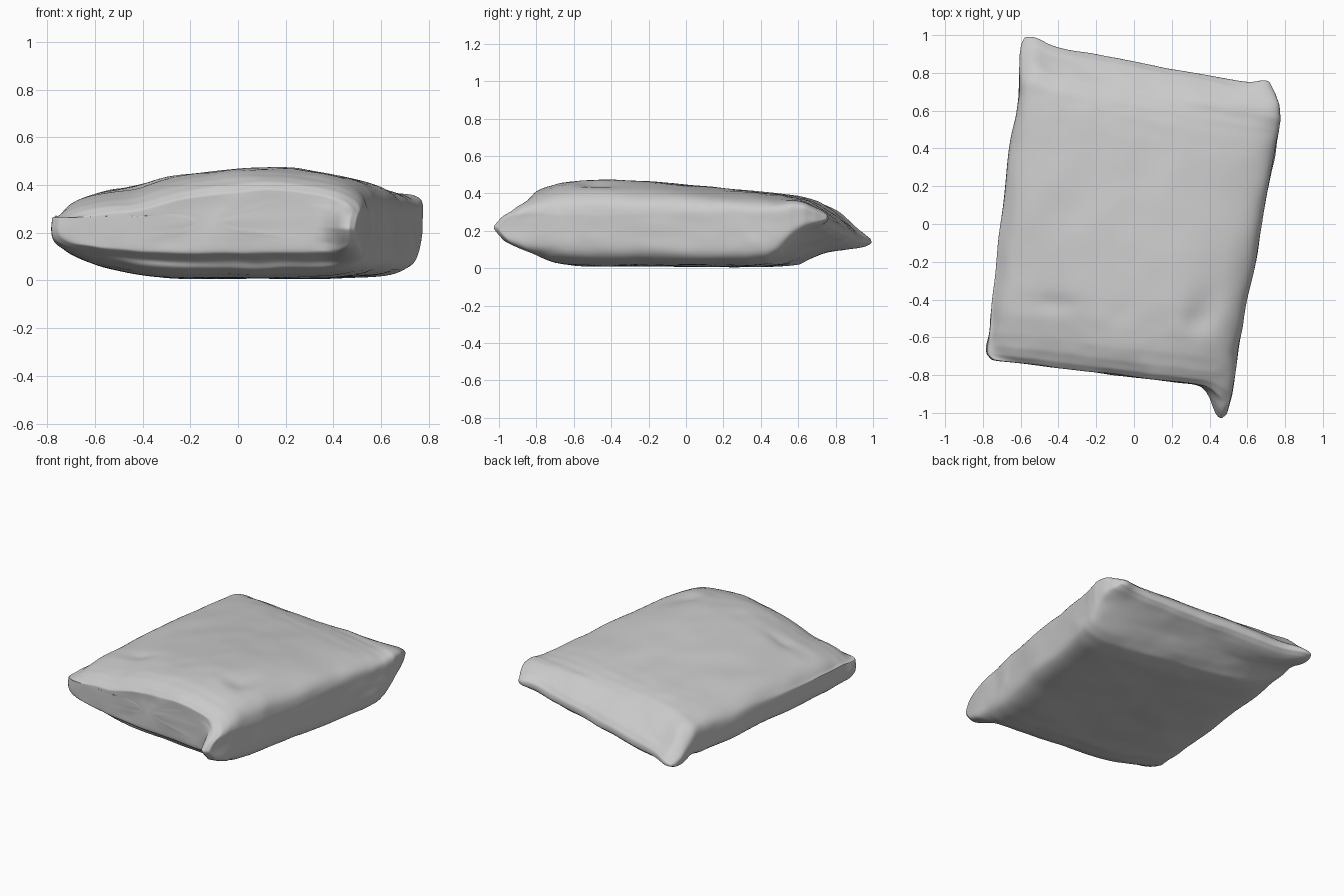
import bpy, bmesh, math
from mathutils import Vector, noise

cube = bpy.data.objects.get("Cube")
if cube:
    bpy.data.objects.remove(cube, do_unlink=True)

grey = bpy.data.materials.new("plain_grey")
grey.use_nodes = True
grey.diffuse_color = (0.6, 0.6, 0.6, 1)
grey.node_tree.nodes["Principled BSDF"].inputs["Base Color"].default_value = (0.6, 0.6, 0.6, 1)

RING = 96

# Stations front to back: y, left x, right x, bottom z, top z
STATIONS = [
    (-.81, -.74, .50, .115, .38),
    (-.78, -.765, .53, .085, .41),
    (-.73, -.77, .54, .05, .435),
    (-.66, -.765, .545, .025, .455),
    (-.55, -.755, .56, .012, .47),
    (-.40, -.74, .585, .01, .475),
    (-.10, -.705, .645, .01, .46),
    (.20, -.67, .69, .008, .43),
    (.45, -.63, .735, .008, .405),
    (.56, -.615, .755, .02, .39),
    (.63, -.61, .77, .055, .375),
    (.70, -.61, .78, .095, .345),
    (.78, -.61, .77, .13, .29),
    (.83, -.60, .75, .155, .25),
    (.86, -.58, .72, .18, .215),
]


def smooth(t):
    t = max(0, min(1, t))
    return t * t * (3 - 2 * t)


def bump(d, r):
    return math.exp(-(d / r) ** 2)


def shape(x, y, z):
    """Slant the ends, pull out the corner ears and dent the cloth."""
    back = smooth((y + .8) / 1.6)
    upper = smooth((z - .25) / .12)
    lower = smooth((.2 - z) / .15)
    # the thin back lip droops towards one side
    z += .10 * x * smooth((y - .6) / .22)
    y -= (.12 + .07 * back) * x
    # front corner ears, pointed in profile
    tall = max(0, 1 - abs(z - .22) / .2)
    ear = smooth((x - .38) / .1) * smooth((-.66 - y) / .16) * tall
    y -= .165 * ear
    x -= .035 * ear
    x -= .02 * bump(x + .76, .1) * bump(y + .68, .09) * tall
    # back corner ears
    lip = smooth((y - .62) / .2)
    y += lip * (.035 * bump(x + .53, .07) + .06 * bump(x - .70, .05))
    # crowned top and slightly raised underside on one side
    z -= upper * .06 * (1 - back) * min(1.5, ((x - .12) / .45) ** 2)
    z += lower * .03 * smooth((-.25 - x) / .45)
    # soft dents and folds in the upper cloth
    z -= upper * .025 * bump(x - .36 - .3 * (y + .48), .06) * bump(y + .48, .1)
    z += upper * .012 * bump(y - .64 + .1 * (x - .5), .03) * smooth((x - .25) / .2)
    z -= upper * .012 * bump(x + .4, .12) * bump(y + .42, .04)
    # crease under the front face
    y += .025 * bump(z - .085, .025) * smooth((-.68 - y) / .06)
    # fine cloth unevenness
    p = Vector((x, y, z))
    p += noise.noise_vector(p * 5) * .008 + noise.noise_vector(p * 13) * .004
    p.z = max(p.z, 0)
    return p


def station_at(t):
    i = min(int(t), len(STATIONS) - 2)
    f = t - i
    return [a + (b - a) * f for a, b in zip(STATIONS[i], STATIONS[i + 1])]


def add_ring(bm, y, xl, xr, zb, zt, scale=1):
    """Rounded box outline, squarer on one side than the other."""
    cx, cz = (xl + xr) / 2, (zb + zt) / 2
    ring = []
    for k in range(RING):
        a = math.tau * (k + .5) / RING
        c, s = math.cos(a), math.sin(a)
        n = 6 if c > 0 else 3.6
        r = scale / (abs(c) ** n + abs(s) ** n) ** (1 / n)
        x = cx + r * c * (xr - xl) / 2
        z = cz + r * s * (zt - zb) / 2
        ring.append(bm.verts.new(shape(x, y, z)))
    return ring


bm = bmesh.new()
rings = []
# flat front face, growing from its middle
for s in (.1, .3, .5, .65, .78, .87, .94):
    rings.append(add_ring(bm, *STATIONS[0], scale=s))
# body
steps = 4 * (len(STATIONS) - 1)
for j in range(steps + 1):
    rings.append(add_ring(bm, *station_at(j / 4)))
for a, b in zip(rings, rings[1:]):
    for k in range(RING):
        n = (k + 1) % RING
        bm.faces.new((a[k], a[n], b[n], b[k]))
# close the front middle and the back lip
for ring in (rings[0], rings[-1]):
    for k in range(RING // 2 - 1):
        quad = [ring[k], ring[k + 1], ring[RING - 2 - k], ring[RING - 1 - k]]
        bm.faces.new(quad)
bmesh.ops.recalc_face_normals(bm, faces=bm.faces)

mesh = bpy.data.meshes.new("stuffed_sack")
bm.to_mesh(mesh)
bm.free()
sack = bpy.data.objects.new("stuffed_sack", mesh)
bpy.context.collection.objects.link(sack)
mesh.materials.append(grey)
mesh.shade_smooth()
sub = sack.modifiers.new("soften", "SUBSURF")
sub.levels = sub.render_levels = 1
